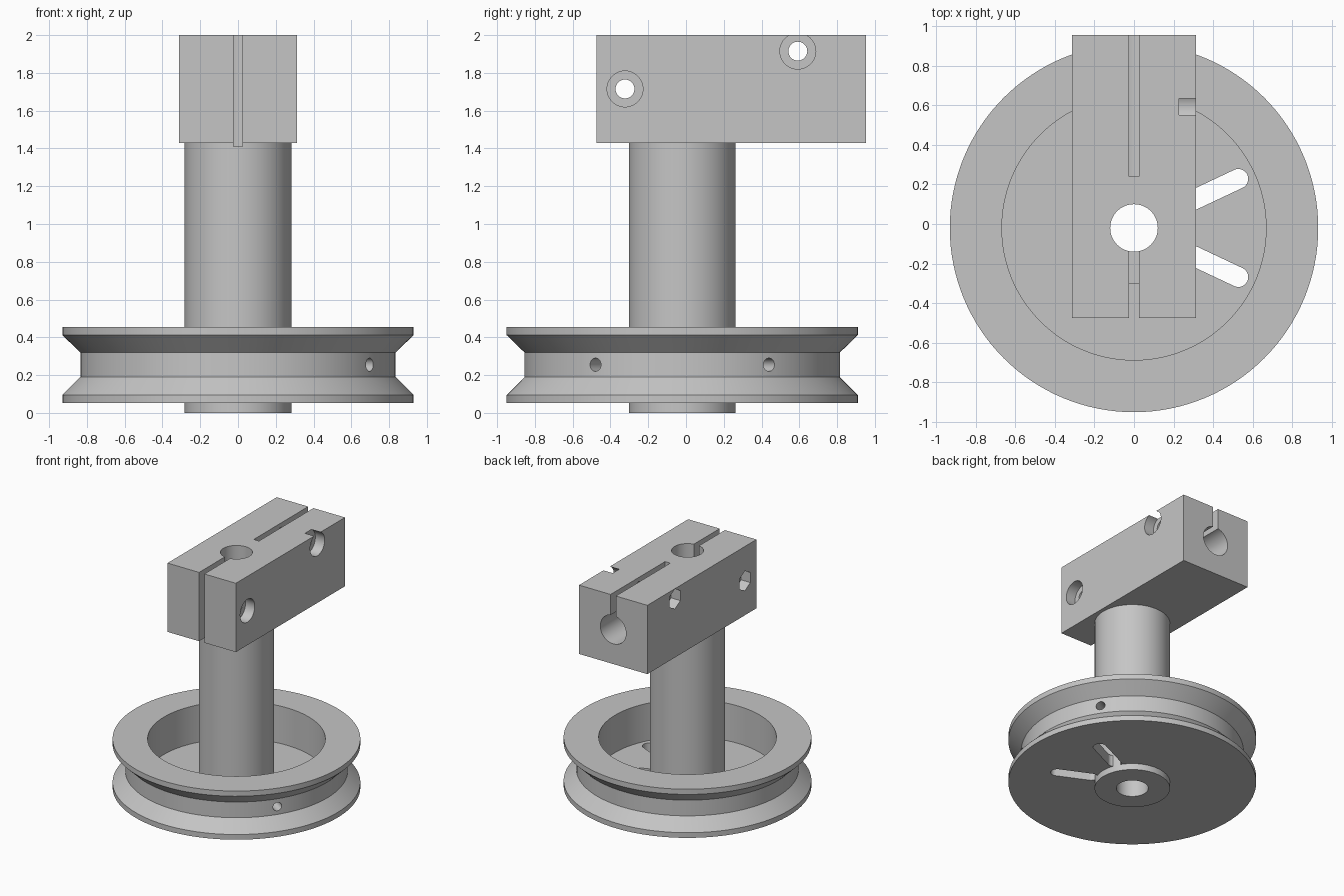
import bpy, bmesh, math
from mathutils import Matrix, Vector

old = bpy.data.objects.get("Cube")
if old:
    bpy.data.objects.remove(old, do_unlink=True)

AXIS = Vector((0, -0.02, 0))   # centre line of shaft and pulley
MID_Z, TOP_Z = 1.715, 2.0

grey = bpy.data.materials.new("plain grey")
grey.use_nodes = True
grey.diffuse_color = (0.56, 0.56, 0.56, 1)
grey.node_tree.nodes["Principled BSDF"].inputs["Base Color"].default_value = grey.diffuse_color


def make_object(name, bm):
    bmesh.ops.recalc_face_normals(bm, faces=bm.faces)
    mesh = bpy.data.meshes.new(name)
    bm.to_mesh(mesh)
    bm.free()
    mesh.materials.append(grey)
    obj = bpy.data.objects.new(name, mesh)
    bpy.context.scene.collection.objects.link(obj)
    return obj


def box(name, low, high, turn=None):
    low, high = Vector(low), Vector(high)
    bm = bmesh.new()
    bmesh.ops.create_cube(bm, size=1)
    bmesh.ops.scale(bm, vec=high - low, verts=bm.verts)
    bmesh.ops.translate(bm, vec=(low + high) / 2, verts=bm.verts)
    if turn:
        bmesh.ops.transform(bm, matrix=turn, verts=bm.verts)
    return make_object(name, bm)


def rod(name, start, end, radius, sides=64, roll=0):
    start, end = Vector(start), Vector(end)
    span = end - start
    place = (Matrix.Translation((start + end) / 2)
             @ span.to_track_quat('Z', 'Y').to_matrix().to_4x4()
             @ Matrix.Rotation(roll, 4, 'Z'))
    bm = bmesh.new()
    bmesh.ops.create_cone(bm, cap_ends=True, segments=sides, radius1=radius,
                          radius2=radius, depth=span.length, matrix=place)
    return make_object(name, bm)


def lathe(name, profile, sides=128):
    bm = bmesh.new()
    rings = []
    for i in range(sides):
        a = 2 * math.pi * i / sides
        rings.append([bm.verts.new(AXIS + Vector((r * math.cos(a), r * math.sin(a), z)))
                      for r, z in profile])
    n = len(profile)
    for i in range(sides):
        a, b = rings[i], rings[(i + 1) % sides]
        for j in range(n):
            k = (j + 1) % n
            bm.faces.new((a[j], b[j], b[k], a[k]))
    return make_object(name, bm)


def combine(obj, others, operation):
    # Apply each boolean in turn and discard the helper
    for other in others:
        other.hide_render = True
        mod = obj.modifiers.new("cut", 'BOOLEAN')
        mod.operation, mod.solver, mod.object = operation, 'EXACT', other
        graph = bpy.context.evaluated_depsgraph_get()
        mesh = bpy.data.meshes.new_from_object(obj.evaluated_get(graph))
        obj.modifiers.clear()
        obj.data = mesh
        bpy.data.objects.remove(other, do_unlink=True)


def finish(obj):
    obj.data.materials.clear()
    obj.data.materials.append(grey)
    bpy.ops.object.select_all(action='DESELECT')
    obj.select_set(True)
    bpy.context.view_layer.objects.active = obj
    bpy.ops.object.shade_smooth_by_angle(angle=math.radians(25))


# Clamp block joined to the round shaft
clamp = box("shaft_and_clamp_block", (-0.313, -0.475, 1.43), (0.313, 0.953, TOP_Z))
combine(clamp, [rod("shaft", AXIS, AXIS + Vector((0, 0, 1.6)), 0.283, 96)], 'UNION')

cutters = [
    # Vertical bore and its clamping slit at the front
    rod("bore", AXIS - Vector((0, 0, 0.2)), AXIS + Vector((0, 0, 2.2)), 0.12),
    box("front_slit", (-0.024, -0.6, 1.41), (0.024, -0.05, 2.1)),
    # Horizontal socket and its clamping slit at the back
    rod("back_socket", (0, 0.24, MID_Z), (0, 1.1, MID_Z), 0.118),
    box("back_slit", (-0.024, 0.24, MID_Z), (0.024, 1.1, 2.1)),
]
# Cross screw holes with a round counterbore on one side and a hex pocket on the other
for y, z in ((-0.323, MID_Z), (0.592, 1.915)):
    cutters += [
        rod("screw_hole", (-0.5, y, z), (0.5, y, z), 0.05, 40),
        rod("counterbore", (0.228, y, z), (0.5, y, z), 0.095, 48),
        rod("hex_pocket", (-0.228, y, z), (-0.5, y, z), 0.083, 6),
    ]
# Point each hex upward
for c in cutters:
    if c.name.startswith("hex_pocket"):
        mid = sum((v.co for v in c.data.vertices), Vector()) / len(c.data.vertices)
        tip = max(v.co.z for v in c.data.vertices) - mid.z
        if tip < 0.08:
            c.data.transform(Matrix.Translation(mid) @ Matrix.Rotation(math.pi / 6, 4, 'X')
                             @ Matrix.Translation(-mid))
combine(clamp, cutters, 'DIFFERENCE')
finish(clamp)

# Grooved pulley with a deep recess in the top
pulley = lathe("pulley", [
    (0.26, 0.052), (0.93, 0.052), (0.93, 0.095), (0.835, 0.19), (0.835, 0.32),
    (0.93, 0.412), (0.93, 0.455), (0.667, 0.455), (0.667, 0.145), (0.26, 0.145)])

cutters = []
for side in (-1, 1):
    # Radial slot with round ends through the pulley floor
    turn = Matrix.Translation(AXIS) @ Matrix.Rotation(side * math.radians(25.2), 4, 'Z')
    slot = box("slot", (0.32, -0.05, -0.1), (0.582, 0.05, 0.3), turn)
    ends = [rod("slot_end", turn @ Vector((r, 0, -0.1)), turn @ Vector((r, 0, 0.3)), 0.05, 32)
            for r in (0.32, 0.582)]
    combine(slot, ends, 'UNION')
    # Small radial hole through the groove wall
    aim = Vector((math.cos(math.radians(33.4)), side * math.sin(math.radians(33.4)), 0))
    base = AXIS + Vector((0, 0, 0.255))
    cutters += [slot, rod("wall_hole", base + aim * 0.6, base + aim * 0.95, 0.035, 32)]
combine(pulley, cutters, 'DIFFERENCE')
finish(pulley)
